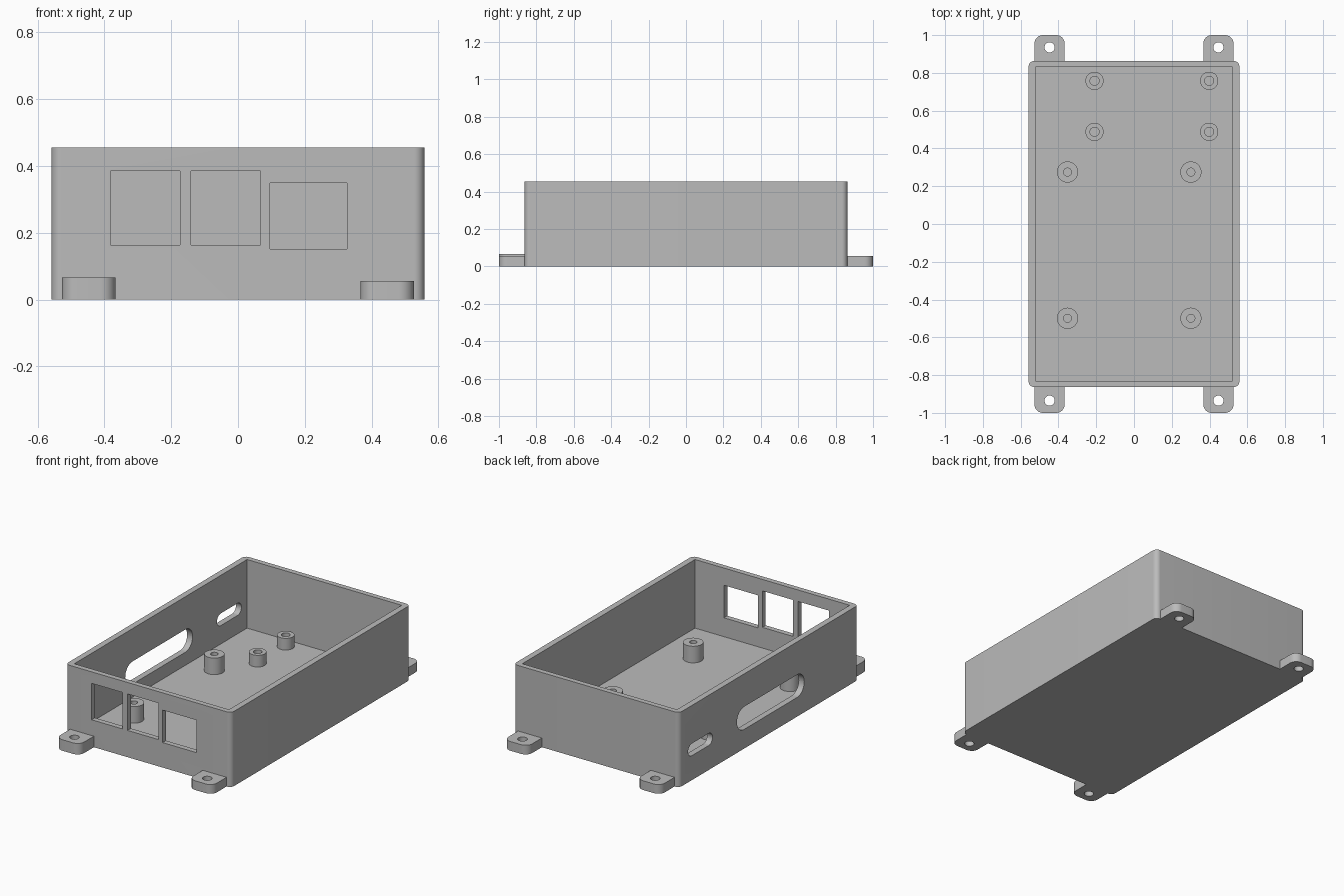
import bpy, bmesh, math
from mathutils import Matrix, Vector

if "Cube" in bpy.data.objects:
    bpy.data.objects.remove(bpy.data.objects["Cube"], do_unlink=True)

grey = bpy.data.materials.new("plain grey")
grey.use_nodes = True
grey.diffuse_color = (0.5, 0.5, 0.5, 1)
grey.node_tree.nodes["Principled BSDF"].inputs["Base Color"].default_value = (0.5, 0.5, 0.5, 1)


def rounded_rect(u0, u1, v0, v1, r=0.0, steps=10):
    """Counter-clockwise outline with rounded corners."""
    if r == 0:
        return [(u0, v0), (u1, v0), (u1, v1), (u0, v1)]
    corners = [(u1 - r, v1 - r), (u0 + r, v1 - r), (u0 + r, v0 + r), (u1 - r, v0 + r)]
    pts = []
    for q, (cu, cv) in enumerate(corners):
        for i in range(steps + 1):
            a = math.pi / 2 * (q + i / steps)
            pts.append((cu + r * math.cos(a), cv + r * math.sin(a)))
    return pts


def circle(u, v, r, n=32):
    return [(u + r * math.cos(math.tau * i / n), v + r * math.sin(math.tau * i / n)) for i in range(n)]


def finish(bm, name):
    bmesh.ops.remove_doubles(bm, verts=bm.verts, dist=1e-5)
    bmesh.ops.recalc_face_normals(bm, faces=bm.faces)
    mesh = bpy.data.meshes.new(name)
    bm.to_mesh(mesh)
    bm.free()
    mesh.materials.append(grey)
    ob = bpy.data.objects.new(name, mesh)
    bpy.context.collection.objects.link(ob)
    return ob


def prism(name, outline, lo, hi, axis="z"):
    """Extrude an outline along an axis from lo to hi."""
    place = {"z": lambda u, v, w: (u, v, w),
             "y": lambda u, v, w: (u, w, v),
             "x": lambda u, v, w: (w, u, v)}[axis]
    bm = bmesh.new()
    face = bm.faces.new([bm.verts.new(place(u, v, lo)) for u, v in outline])
    ext = bmesh.ops.extrude_face_region(bm, geom=[face])["geom"]
    moved = [g for g in ext if isinstance(g, bmesh.types.BMVert)]
    bmesh.ops.translate(bm, verts=moved, vec=Vector(place(0, 0, hi - lo)))
    return finish(bm, name)


def select_only(ob):
    bpy.ops.object.select_all(action="DESELECT")
    ob.select_set(True)
    bpy.context.view_layer.objects.active = ob


def smooth(ob):
    select_only(ob)
    bpy.ops.object.shade_smooth_by_angle(angle=math.radians(30))


def cut(ob, cutter):
    mod = ob.modifiers.new("cut", "BOOLEAN")
    mod.operation = "DIFFERENCE"
    mod.solver = "EXACT"
    mod.object = cutter
    select_only(ob)
    bpy.ops.object.modifier_apply(modifier=mod.name)
    bpy.data.objects.remove(cutter, do_unlink=True)


# Open-topped case
W, D, H, FLOOR = 0.558, 0.863, 0.455, 0.037
case = prism("case", rounded_rect(-W, W, -D, D, 0.03), 0, H)
cut(case, prism("cavity", rounded_rect(-0.521, 0.521, -0.831, 0.831), FLOOR, H + 0.1))

# Three port windows through the front wall
for x0, x1, z0, z1 in [(-0.382, -0.173, 0.163, 0.385),
                       (-0.14, 0.067, 0.163, 0.385),
                       (0.096, 0.326, 0.152, 0.35)]:
    cut(case, prism("window", rounded_rect(x0, x1, z0, z1), -D - 0.1, -0.75, "y"))

# Two round-ended slots through one long wall
for y0, y1, r in [(-0.341, 0.307, 0.069), (0.542, 0.777, 0.037)]:
    slot = rounded_rect(y0, y1, 0.186 - r, 0.186 + r, r - 0.0002)
    cut(case, prism("slot", slot, -W - 0.1, -0.45, "x"))
smooth(case)

# Mounting tabs with screw holes; one front tab is thicker
for sx, sy, top, name in [(-1, -1, 0.067, "front_right_tab"), (1, -1, 0.056, "front_left_tab"),
                          (-1, 1, 0.056, "back_right_tab"), (1, 1, 0.056, "back_left_tab")]:
    cx = sx * 0.447
    y0, y1 = sorted((sy * 0.79, sy))
    tab = prism(name, rounded_rect(cx - 0.08, cx + 0.08, y0, y1, 0.045), 0, top)
    # trim the inner end so the tab stops within the wall
    t0, t1 = sorted((sy * 0.7, sy * 0.85))
    cut(tab, prism("trim", rounded_rect(cx - 0.2, cx + 0.2, t0, t1), -0.1, 0.2))
    cut(tab, prism("hole", circle(cx, sy * 0.935, 0.027), -0.1, 0.2))
    smooth(tab)


# Hollow standoffs on the floor
def standoff(name, x, y, r, hole, top):
    bm = bmesh.new()
    profile = [(r, FLOOR), (r, top), (hole, top), (hole, FLOOR)]
    verts = [bm.verts.new((a, 0, z)) for a, z in profile]
    edges = [bm.edges.new(pair) for pair in zip(verts, verts[1:])]
    bmesh.ops.spin(bm, geom=verts + edges, cent=(0, 0, 0), axis=(0, 0, 1),
                   angle=math.tau, steps=32)
    bmesh.ops.transform(bm, matrix=Matrix.Translation((x, y, 0)), verts=bm.verts)
    smooth(finish(bm, name))


for x in (-0.352, 0.301):
    for y in (-0.499, 0.275):
        standoff("tall_standoff", x, y, 0.056, 0.021, 0.138)
for x in (-0.209, 0.398):
    for y in (0.488, 0.758):
        standoff("short_standoff", x, y, 0.048, 0.024, 0.108)
